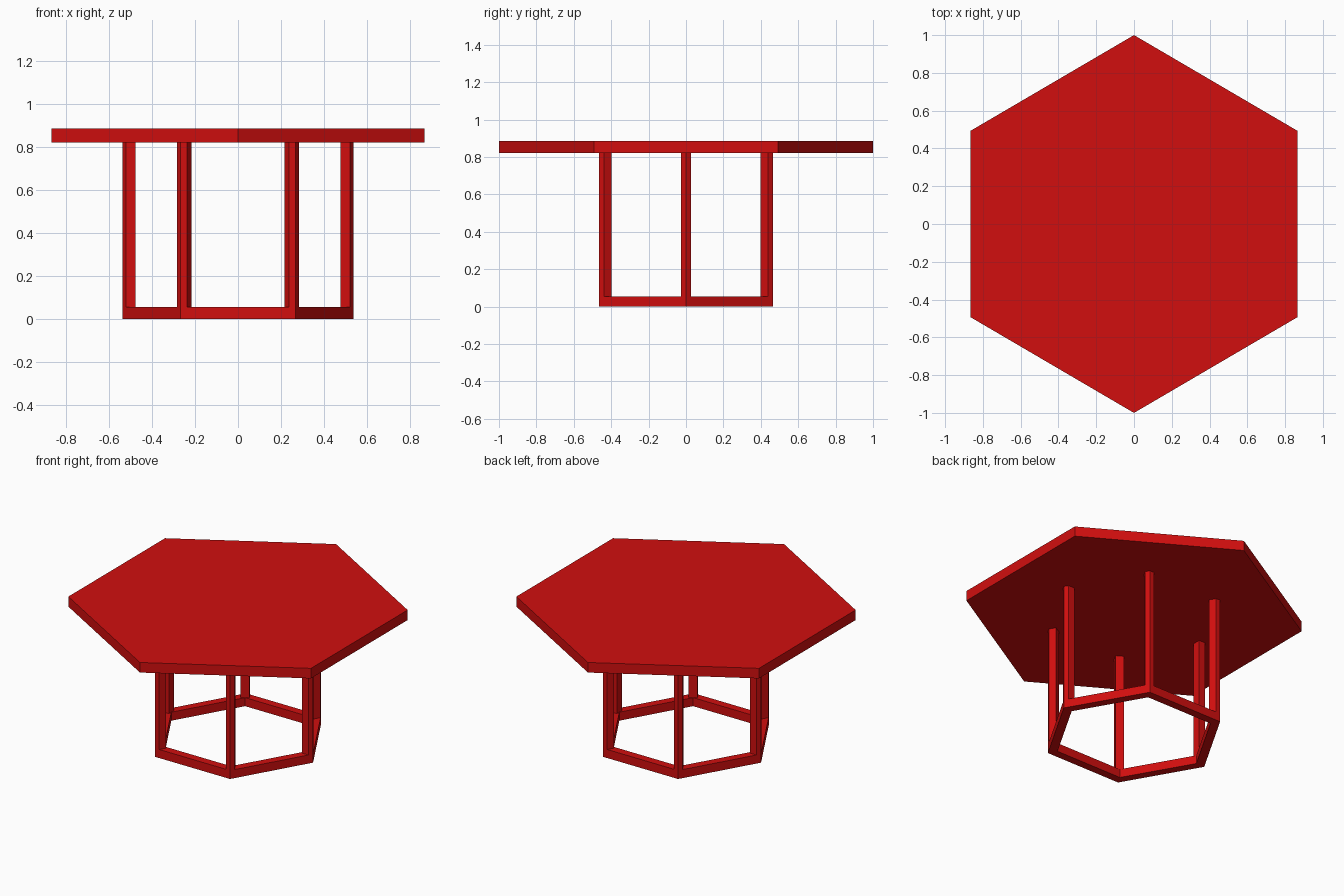
import bpy
import bmesh
from math import radians, cos, sin
from mathutils import Matrix

cube = bpy.data.objects.get("Cube")
if cube:
    bpy.data.objects.remove(cube, do_unlink=True)

# Single painted finish
RED = (0.64, 0.0045, 0.0045, 1.0)
red = bpy.data.materials.new("red paint")
red.use_nodes = True
red.diffuse_color = RED
red.node_tree.nodes["Principled BSDF"].inputs["Base Color"].default_value = RED

TOP_Z, TOP_THICK = 0.82, 0.065
BASE_R, INNER_R, BASE_H = 0.536, 0.476, 0.055
HALF_LEG = 0.026


def finish(name, bm):
    bmesh.ops.recalc_face_normals(bm, faces=bm.faces)
    mesh = bpy.data.meshes.new(name)
    bm.to_mesh(mesh)
    bm.free()
    mesh.materials.append(red)
    obj = bpy.data.objects.new(name, mesh)
    bpy.context.collection.objects.link(obj)
    return obj


def prism(name, outline, z, height):
    """Extrude a flat outline straight up."""
    bm = bmesh.new()
    face = bm.faces.new([bm.verts.new((x, y, z)) for x, y in outline])
    up = bmesh.ops.extrude_face_region(bm, geom=[face], use_keep_orig=True)
    moved = [g for g in up["geom"] if isinstance(g, bmesh.types.BMVert)]
    bmesh.ops.translate(bm, verts=moved, vec=(0, 0, height))
    return finish(name, bm)


def hexagon(radius, start=0):
    angles = [radians(start + 60 * i) for i in range(6)]
    return [(radius * cos(a), radius * sin(a)) for a in angles]


# Hexagonal table top, points to the front and back
prism("table_top", [(0, -1), (0.866, -0.493), (0.866, 0.493),
                    (0, 1), (-0.866, 0.493), (-0.866, -0.493)], TOP_Z, TOP_THICK)

# Open hexagonal floor frame, points to the sides
bm = bmesh.new()
loops = [[bm.verts.new((x, y, z)) for x, y in hexagon(r)]
         for r, z in ((BASE_R, 0), (BASE_R, BASE_H), (INNER_R, BASE_H), (INNER_R, 0))]
for k in range(4):
    a, b = loops[k], loops[(k + 1) % 4]
    for i in range(6):
        j = (i + 1) % 6
        bm.faces.new((a[i], a[j], b[j], b[i]))
finish("floor_frame", bm)

# Six upright legs, each with an outer ridge following the frame corner
shoulder = BASE_R - HALF_LEG * 0.577
leg_outline = [(BASE_R, 0), (shoulder, HALF_LEG), (INNER_R, HALF_LEG),
               (INNER_R, -HALF_LEG), (shoulder, -HALF_LEG)]
for i in range(6):
    leg = prism(f"leg_{i + 1}", leg_outline, BASE_H, TOP_Z - BASE_H)
    leg.data.transform(Matrix.Rotation(radians(60 * i), 4, "Z"))
